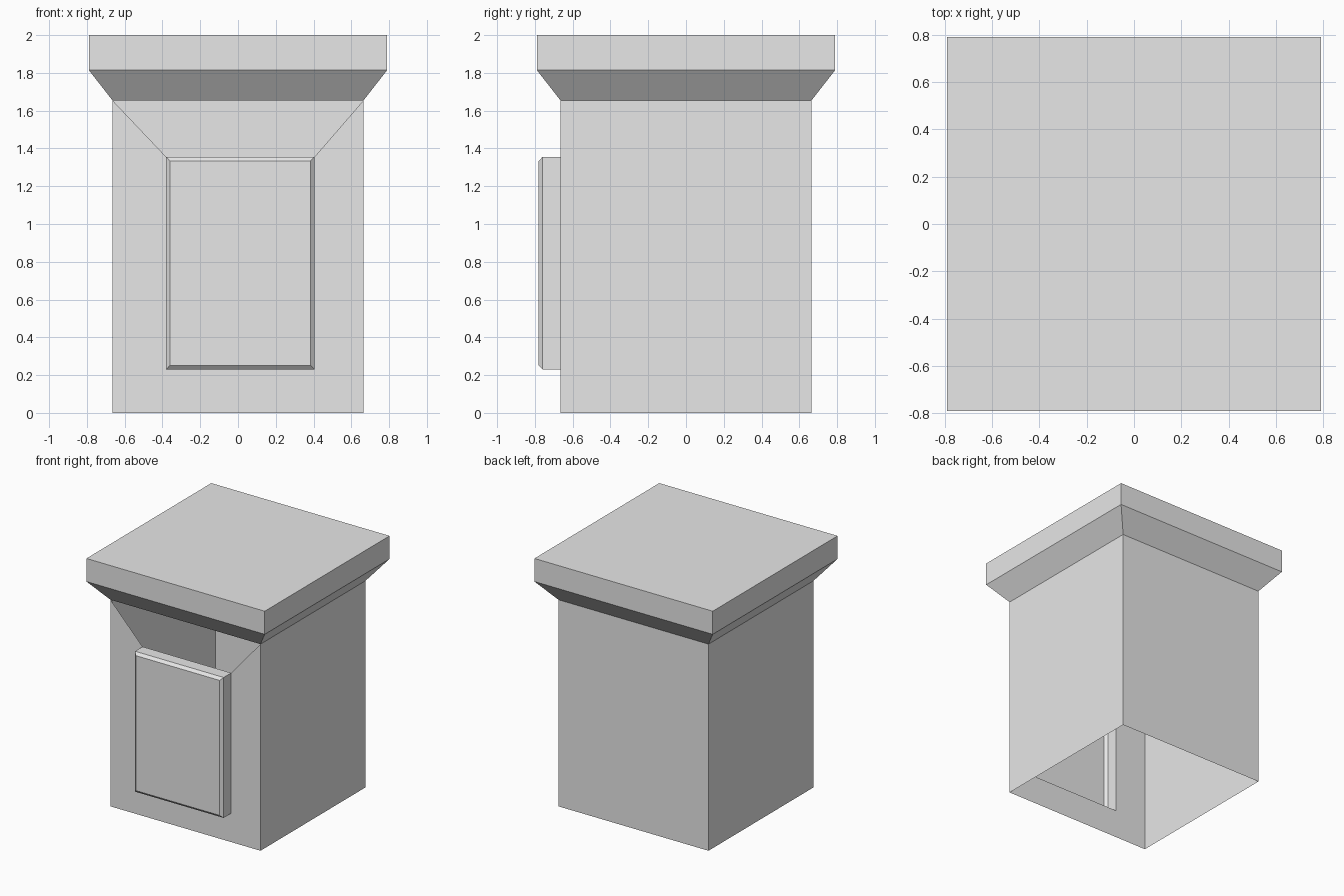
import bpy
import bmesh

if "Cube" in bpy.data.objects:
    bpy.data.objects.remove(bpy.data.objects["Cube"], do_unlink=True)

COLOUR = (0.8, 0.8, 0.8, 1.0)
stone = bpy.data.materials.new("plain grey")
stone.use_nodes = True
stone.diffuse_color = COLOUR
stone.node_tree.nodes["Principled BSDF"].inputs["Base Color"].default_value = COLOUR

HALF = 0.665          # half width of the shaft
SHAFT_TOP = 1.655


def square(half, z):
    """Corners of a level square, front edge first."""
    return [(-half, -half, z), (half, -half, z), (half, half, z), (-half, half, z)]


def upright(x0, x1, z0, z1, y):
    """Corners of a front-facing rectangle, bottom edge first."""
    return [(x0, y, z0), (x1, y, z0), (x1, y, z1), (x0, y, z1)]


def loft(name, rings, skip=(), close=False):
    """Join successive four-cornered rings; skip holds (ring, side) gaps."""
    bm = bmesh.new()
    loops = [[bm.verts.new(p) for p in ring] for ring in rings]
    for r, (a, b) in enumerate(zip(loops, loops[1:])):
        for i in range(4):
            if (r, i) not in skip:
                j = (i + 1) % 4
                bm.faces.new((a[i], a[j], b[j], b[i]))
    if close:
        bm.faces.new(loops[-1])
    mesh = bpy.data.meshes.new(name)
    bm.to_mesh(mesh)
    bm.free()
    mesh.materials.append(stone)
    obj = bpy.data.objects.new(name, mesh)
    bpy.context.collection.objects.link(obj)
    return obj


# Hollow shaft: open below, its front side is made separately
loft("shaft_walls", [square(HALF, 0), square(HALF, SHAFT_TOP)], skip={(0, 0)})

# Flared cap with a flat top
loft("cap", [square(HALF, SHAFT_TOP), square(0.79, 1.815), square(0.79, 2.0)], close=True)

# Front wall around the panel, left open above it
panel = (-0.38, 0.405, 0.23, 1.355)
loft("front_wall", [upright(-HALF, HALF, 0, SHAFT_TOP, -HALF), upright(*panel, -HALF)],
     skip={(0, 2)})

# Hollow raised panel with a chamfered rim
loft("front_panel", [upright(*panel, -HALF), upright(*panel, -0.76),
                     upright(-0.36, 0.383, 0.252, 1.333, -0.78)], close=True)
